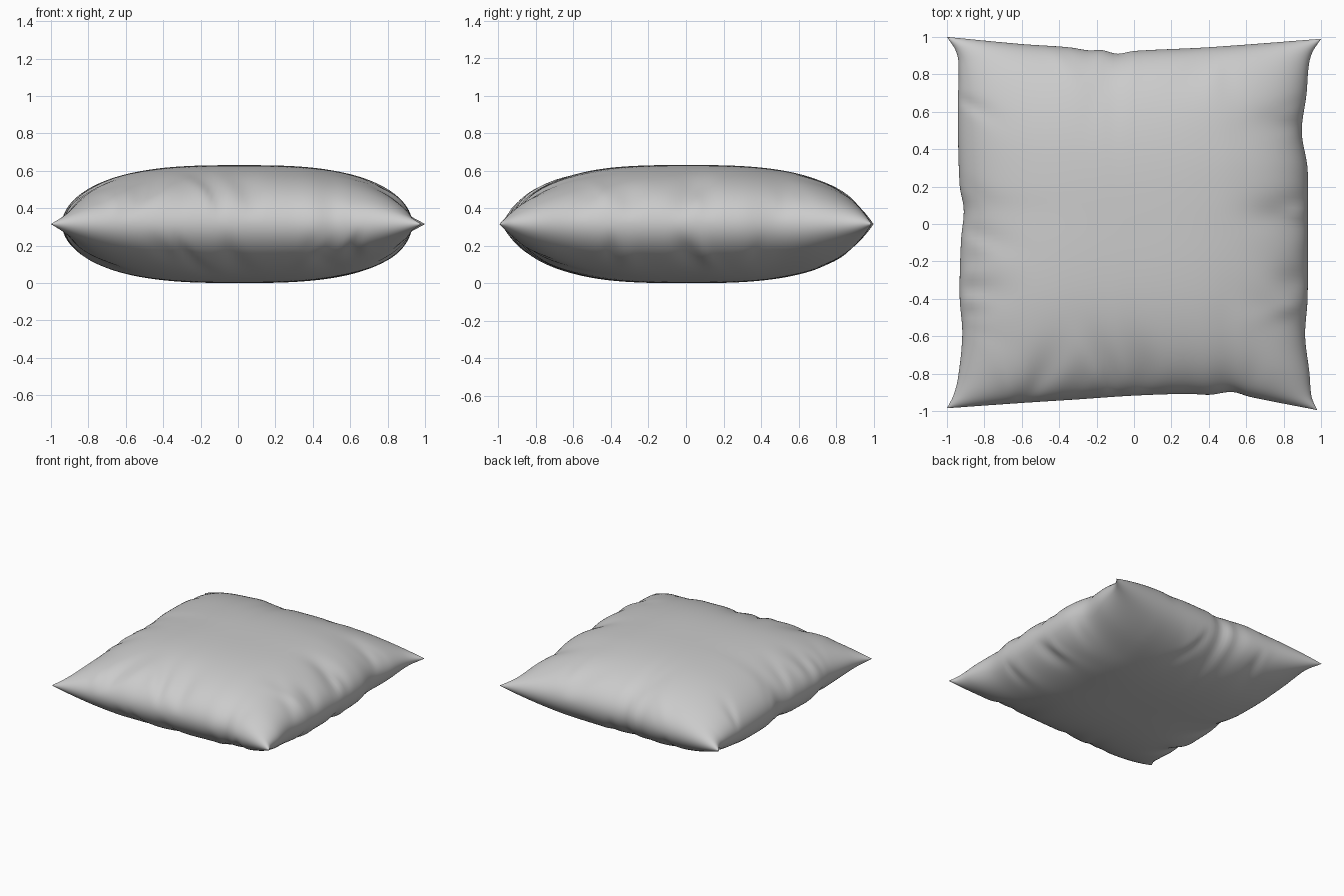
import bpy, bmesh, math, random

if "Cube" in bpy.data.objects:
    bpy.data.objects.remove(bpy.data.objects["Cube"])

random.seed(7)
N = 110           # grid divisions per side
SEAM_Z = 0.317
HALF = 0.315      # half thickness at the middle

# Seam outline of each side: (position along side, offset of side)
LEFT = [(-1, -1), (-.93, -.965), (-.83, -.94), (-.6, -.918), (-.4, -.932), (-.1, -.925),
        (.07, -.91), (.2, -.932), (.6, -.942), (.86, -.938), (.93, -.955), (1, -1)]
RIGHT = [(-1, .98), (-.93, .95), (-.8, .938), (-.6, .915), (-.4, .928), (0, .93),
         (.3, .928), (.5, .897), (.7, .922), (.86, .935), (.93, .955), (1, 1)]
FRONT = [(-1, -.985), (-.6, -.957), (-.3, -.938), (0, -.918), (.3, -.908),
         (.42, -.913), (.54, -.898), (.64, -.925), (1, -.995)]
BACK = [(-1, 1), (-.6, .962), (-.35, .945), (-.24, .928), (-.17, .93), (-.09, .91),
        (0, .925), (.4, .945), (1, .99)]


def curve(pts, t):
    """Smooth Hermite interpolation through the points."""
    def slope(i):
        a, b = pts[max(i - 1, 0)], pts[min(i + 1, len(pts) - 1)]
        return (b[1] - a[1]) / (b[0] - a[0])
    i = 0
    while i < len(pts) - 2 and t > pts[i + 1][0]:
        i += 1
    (x0, y0), (x1, y1) = pts[i], pts[i + 1]
    w = x1 - x0
    s = (t - x0) / w
    return ((2*s**3 - 3*s*s + 1) * y0 + (s**3 - 2*s*s + s) * w * slope(i)
            + (3*s*s - 2*s**3) * y1 + (s**3 - s*s) * w * slope(i + 1))


# Creases running in from each side: position, width, depth, reach, slant
def make_creases(strength):
    return [(random.uniform(-.65, .7), random.uniform(.025, .06),
             strength * random.uniform(-.5, 1), random.uniform(.12, .28),
             random.uniform(-.5, .5)) for _ in range(9)]


def wrinkle(creases, along, dist):
    total = 0
    for pos, width, depth, reach, slant in creases:
        q = (along - pos - slant * dist) / (width + .15 * dist)
        total += depth * math.exp(-q * q - (dist / reach) ** 2)
    return total


def puff(t):
    return math.sqrt(max(0, 1 - abs(t) ** 2.9))


params = [math.sin(math.pi / 2 * (2 * i / N - 1)) for i in range(N + 1)]
edges = {k: [curve(p, t) for t in params]
         for k, p in zip("LRFB", (LEFT, RIGHT, FRONT, BACK))}

bm = bmesh.new()
rim = {}
# Upper and lower cloth panels, sharing the seam vertices
for side in (1, -1):
    creases = [make_creases(s) for s in (.09, .10, .13, .06)]
    grid = []
    for i, u in enumerate(params):
        row = []
        for j, v in enumerate(params):
            border = i in (0, N) or j in (0, N)
            if border and (i, j) in rim:
                row.append(rim[i, j])
                continue
            a, b = (u + 1) / 2, (v + 1) / 2
            x = edges["L"][j] * (1 - a) + edges["R"][j] * a
            y = edges["F"][i] * (1 - b) + edges["B"][i] * b
            fold = (wrinkle(creases[0], v, 1 + u) + wrinkle(creases[1], v, 1 - u)
                    + wrinkle(creases[2], u, 1 + v) + wrinkle(creases[3], u, 1 - v))
            h = HALF * puff(u) * puff(v) * (1 - 1.5 * fold)
            vert = bm.verts.new((x, y, SEAM_Z + side * h))
            if border:
                rim[i, j] = vert
            row.append(vert)
        grid.append(row)
    for i in range(N):
        for j in range(N):
            quad = [grid[i][j], grid[i + 1][j], grid[i + 1][j + 1], grid[i][j + 1]]
            bm.faces.new(quad if side > 0 else quad[::-1])

mesh = bpy.data.meshes.new("cushion")
bm.to_mesh(mesh)
bm.free()
cushion = bpy.data.objects.new("cushion", mesh)
bpy.context.collection.objects.link(cushion)
bpy.context.view_layer.objects.active = cushion
cushion.select_set(True)

# Rest on the ground and keep the seam crisp
low = min(v.co.z for v in mesh.vertices)
for v in mesh.vertices:
    v.co.z -= low
bpy.ops.object.shade_smooth_by_angle(angle=math.radians(50))
